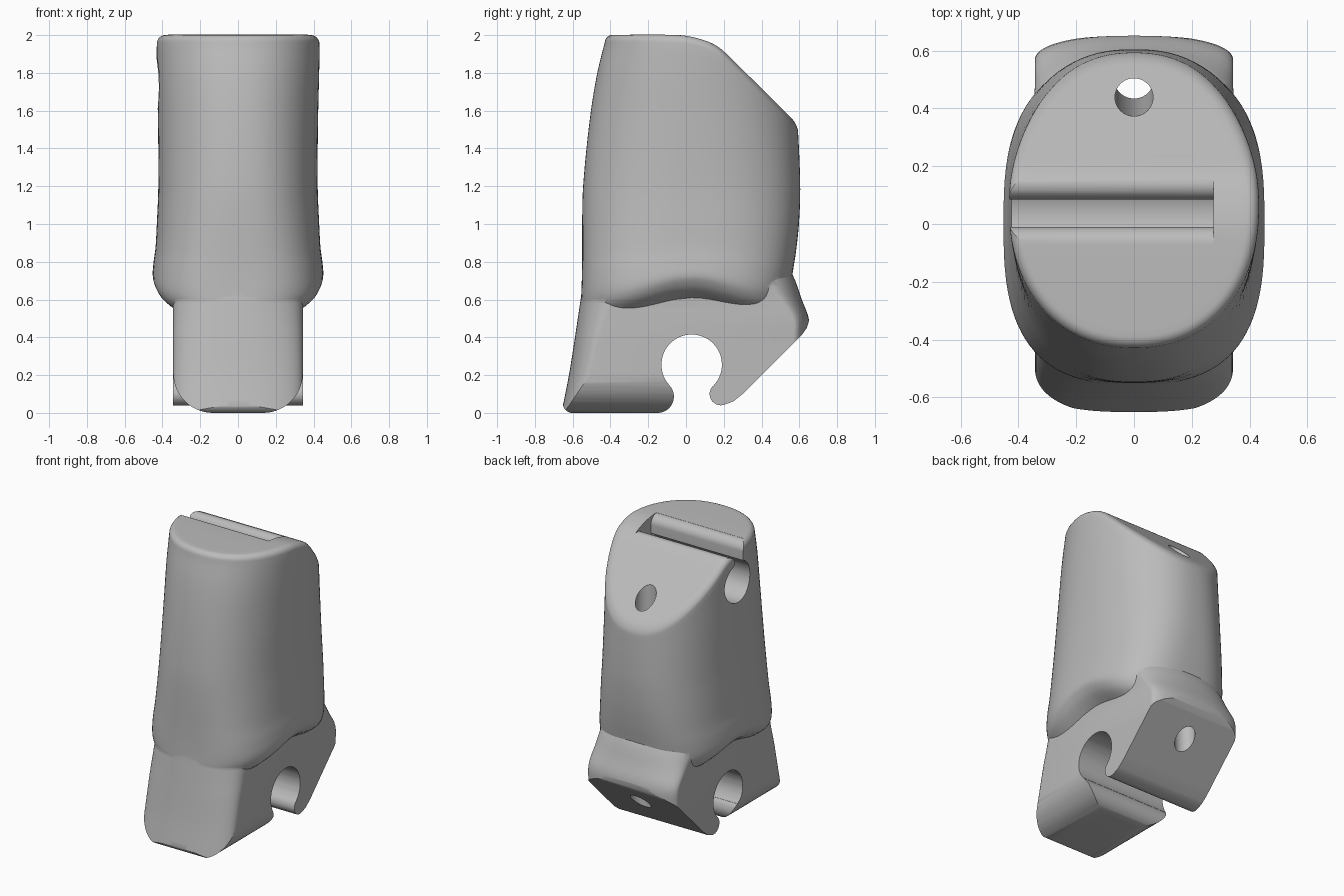
import bpy, bmesh
from math import sin, cos, pi, exp, hypot, radians

if "Cube" in bpy.data.objects:
    bpy.data.objects.remove(bpy.data.objects["Cube"])

grey = bpy.data.materials.new("light_grey_plastic")
grey.use_nodes = True
grey.diffuse_color = (0.5, 0.5, 0.5, 1)
grey.node_tree.nodes["Principled BSDF"].inputs["Base Color"].default_value = (0.5, 0.5, 0.5, 1)


def finish(name, bm):
    bmesh.ops.recalc_face_normals(bm, faces=bm.faces)
    mesh = bpy.data.meshes.new(name)
    bm.to_mesh(mesh)
    bm.free()
    mesh.materials.append(grey)
    obj = bpy.data.objects.new(name, mesh)
    bpy.context.collection.objects.link(obj)
    return obj


def curve(table, z):
    """Smooth interpolation of table rows, keyed by the first column."""
    z = min(max(z, table[0][0]), table[-1][0])
    i = max(k for k in range(len(table) - 1) if table[k][0] <= z)
    a, b = table[i], table[i + 1]
    p, q = table[max(i - 1, 0)], table[min(i + 2, len(table) - 1)]
    h = b[0] - a[0]
    t = (z - a[0]) / h
    out = []
    for c in range(1, len(a)):
        m0 = (b[c] - p[c]) / (b[0] - p[0]) * h
        m1 = (q[c] - a[c]) / (q[0] - a[0]) * h
        out.append((2*t**3 - 3*t*t + 1) * a[c] + (t**3 - 2*t*t + t) * m0
                   + (3*t*t - 2*t**3) * b[c] + (t**3 - t*t) * m1)
    return out


def spow(v, n):
    return (1 if v >= 0 else -1) * abs(v) ** (2 / n)


def loft(name, rings):
    """Skin a list of closed rings and cap both ends."""
    bm = bmesh.new()
    rows = [[bm.verts.new(p) for p in ring] for ring in rings]
    n = len(rows[0])
    for r, s in zip(rows, rows[1:]):
        for i in range(n):
            bm.faces.new((r[i], r[(i + 1) % n], s[(i + 1) % n], s[i]))
    bm.faces.new(rows[0])
    bm.faces.new(rows[-1])
    return finish(name, bm)


def arc(cy, cz, r, start, end, steps):
    return [(cy + r * cos(radians(start + (end - start) * k / steps)),
             cz + r * sin(radians(start + (end - start) * k / steps))) for k in range(steps + 1)]


def prism(name, pts, lo, hi, axis="x"):
    """Extrude a side outline along x, or a front outline along y."""
    place = (lambda p, d: (d, p[0], p[1])) if axis == "x" else (lambda p, d: (p[0], d, p[1]))
    return loft(name, [[place(p, d) for p in pts] for d in (lo, hi)])


def combine(obj, other, operation):
    mod = obj.modifiers.new(operation.lower(), "BOOLEAN")
    mod.operation, mod.object, mod.solver = operation, other, "EXACT"
    bpy.ops.object.select_all(action="DESELECT")
    bpy.context.view_layer.objects.active = obj
    obj.select_set(True)
    bpy.ops.object.modifier_apply(modifier=mod.name)
    bpy.data.objects.remove(other)


# Upper body: height, half width, front, back, roundness exponent
BODY = [(.5, .32, -.54, .5, 2.8), (.54, .38, -.552, .53, 2.8), (.58, .425, -.556, .54, 2.8),
        (.64, .45, -.554, .55, 2.8), (.74, .448, -.551, .565, 2.8), (.85, .438, -.55, .582, 2.7),
        (1, .43, -.55, .598, 2.55), (1.2, .422, -.545, .605, 2.4), (1.55, .424, -.51, .59, 2.25),
        (1.8, .43, -.47, .57, 2.2), (2, .434, -.42, .56, 2.2)]
CREST = [(-1, 2), (-.5, 2), (-.04, 2), (.08, 1.978), (.17, 1.938), (.25, 1.865), (.6, 1.52), (.9, 1.22)]
COLS = 96
ANGLES = [2 * pi * (k + .5) / COLS for k in range(COLS)]


def section(z, a):
    w, f, b, n = curve(BODY, z)
    return w * spow(cos(a), n), (f + b) / 2 + (b - f) / 2 * spow(sin(a), n)


def crest(y):
    return curve(CREST, y)[0]


rings = []
# Arched underside of the body
for k in range(21):
    z = .5 + .4 * k / 20
    ring = []
    for a in ANGLES:
        x, y = section(z, a)
        lift = .095 * exp(-((y - .03) / .28) ** 2) * min(1, (.9 - z) / .3)
        ring.append((x, y, z + lift))
    rings.append(ring)
# Walls that rise to the sloping top
FILLET = .04
for k in range(1, 21):
    ring = []
    for a in ANGLES:
        z = 1.5
        for _ in range(8):
            x, y = section(z, a)
            z = .9 + k / 20 * (crest(y) - FILLET - .9)
        ring.append((x, y, z))
    rings.append(ring)
# Rounded rim and cap
rim = rings[-1]
for k in range(1, 7):
    t = pi / 2 * k / 6
    ring = []
    for x, y, z in rim:
        s = 1 - FILLET * (1 - cos(t)) / hypot(x, y - .09)
        y = .09 + (y - .09) * s
        ring.append((x * s, y, crest(y) - FILLET * (1 - sin(t))))
    rings.append(ring)
top = rings[-1]
for k in range(1, 20):
    s = 1 - k / 20
    ring = [(x * s, .09 + (y - .09) * s) for x, y, z in top]
    rings.append([(x, y, crest(y)) for x, y in ring])
body = loft("finger_segment", rings)

# Lower clip block: height, half width, front, front rounding, back, back rounding
BLOCK = [(-.05, .343, -.67, .11, .65, .09), (.2, .343, -.62, .12, .65, .09),
         (.4, .343, -.588, .14, .655, .09), (.5, .343, -.573, .16, .65, .09),
         (.6, .343, -.558, .18, .613, .13), (.73, .343, -.538, .22, .565, .2),
         (.82, .3, -.49, .25, .5, .2)]
rings = []
for k in range(30):
    z = -.05 + .87 * k / 29
    w, f, fd, b, bd = curve(BLOCK, z)
    ring = []
    for a in ANGLES:
        s = spow(sin(a), 2.2)
        y = b - bd + bd * s if s > 0 else f + fd + fd * s
        ring.append((w * spow(cos(a), 2.2), y, z))
    rings.append(ring)
block = loft("clip_block", rings)

# Side outline of the block: foot, round pin seat, hook and slanted heel
outline = [(-.8, 1), (-.8, .1)] + arc(-.602, .05, .05, 180, 270, 10)
outline += arc(-.15, .086, .086, -90, 43, 14)
outline += arc(.03, .255, .16, 223, -45, 40)
outline += arc(.185, .1, .06, 135, 280, 12)
outline += [(.25, .06), (.3, .1), (.615, .415), (.64, .45), (.655, .5), (.8, .6), (.8, 1)]
combine(block, prism("side_outline", outline, -.6, .6), "INTERSECT")

# Rounded lower edges of the foot
for side in (-1, 1):
    corner = [(side * x, z) for x, z in arc(.133, .21, .21, -90, 0, 14) + [(.5, .21), (.5, -.1), (.133, -.1)]]
    combine(block, prism("foot_corner", corner, -.9, .04, "y"), "DIFFERENCE")

combine(body, block, "UNION")

# Pin channel in the top: round bore, narrow neck and rounded lips
channel = arc(.0375, 1.75, .14, 110, 430, 48)
channel += arc(.135, 1.898, .05, 180, 68, 10) + [(.155, 2.2), (-.07, 2.2)]
channel += arc(-.07, 1.94, .06, 90, 0, 10)
combine(body, prism("pin_channel", channel, -.7, .275), "DIFFERENCE")

# Cord hole from the sloping top to the slanted heel
cord = [[(.066 * cos(a), y + .063 * sin(a), z) for a in ANGLES[::2]]
        for y, z in ((.505, .05), (.43, 1.9))]
combine(body, loft("cord_hole", cord), "DIFFERENCE")

bpy.ops.object.select_all(action="DESELECT")
body.select_set(True)
bpy.context.view_layer.objects.active = body
bpy.ops.object.shade_smooth_by_angle(angle=radians(32))
